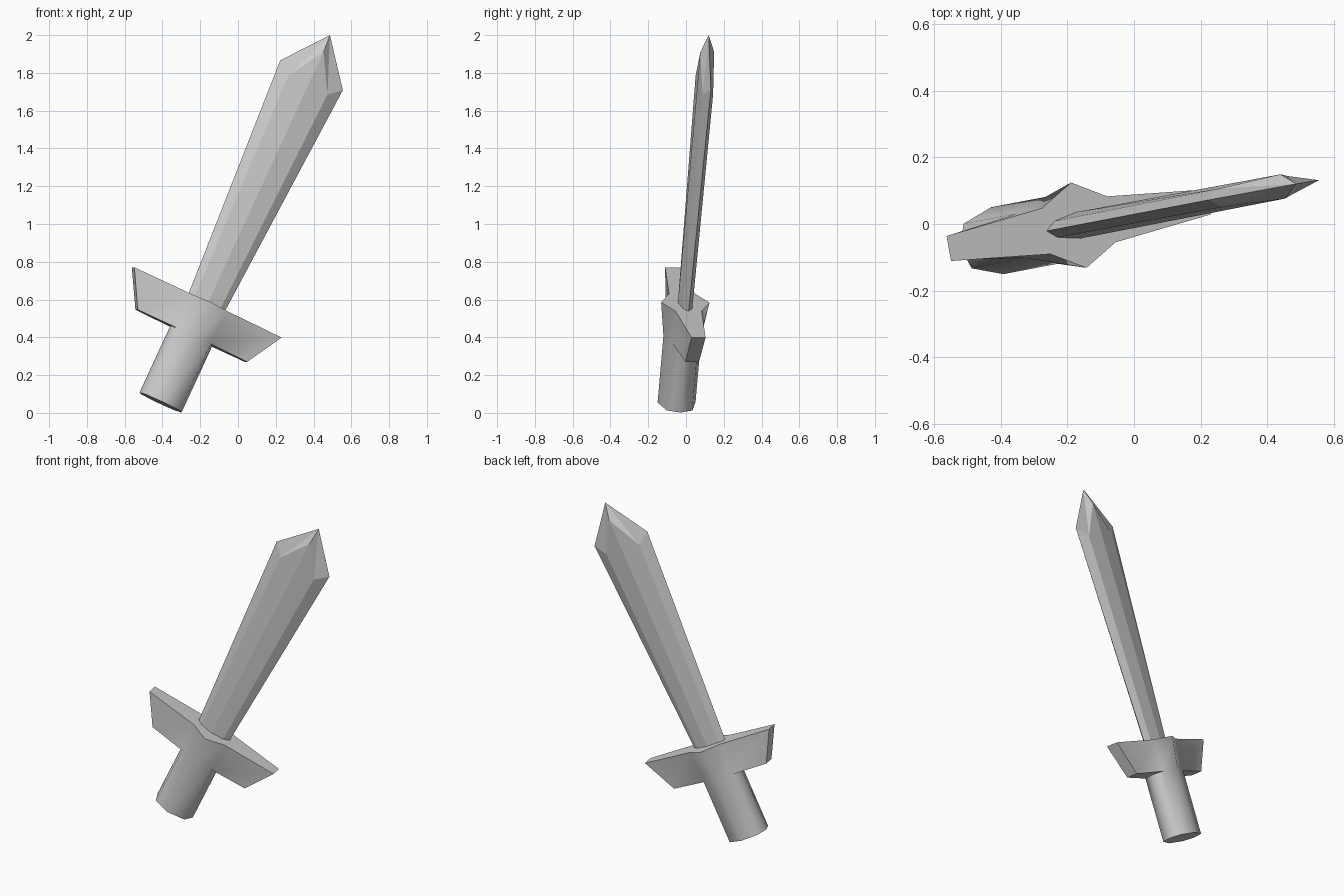
import bpy, bmesh, math
from mathutils import Matrix, Vector

cube = bpy.data.objects.get("Cube")
if cube:
    bpy.data.objects.remove(cube, do_unlink=True)

# Single grey material
grey = bpy.data.materials.new("plain grey")
grey.use_nodes = True
colour = (0.6, 0.6, 0.6, 1.0)
grey.diffuse_color = colour
grey.node_tree.nodes["Principled BSDF"].inputs["Base Color"].default_value = colour

# Tilted frame: local x along the guard, y through the thickness, z up the blade
axis = Vector((0.895, 0.17, 1.94)).normalized()
depth = axis.cross(Vector((0.891, 0.16, -0.423))).normalized()
across = depth.cross(axis)
tilt = Matrix((across, depth, axis)).transposed().to_4x4()
tilt.translation = (-0.41, -0.05, 0.055)


def ring(bm, points):
    return [bm.verts.new(p) for p in points]


def octagon(a, b, t1, t2, z_side, z_mid, z_ridge):
    """Side corner, bevel corner, ridge, ... all the way round."""
    return [(a, 0, z_side), (b, t1, z_mid), (0, t2, z_ridge), (-b, t1, z_mid),
            (-a, 0, z_side), (-b, -t1, z_mid), (0, -t2, z_ridge), (b, -t1, z_mid)]


def bridge(bm, low, high):
    n = len(low)
    for i in range(n):
        j = (i + 1) % n
        bm.faces.new((low[i], low[j], high[j], high[i]))


def finish(bm, name, smooth_angle=None):
    bmesh.ops.recalc_face_normals(bm, faces=bm.faces[:])
    mesh = bpy.data.meshes.new(name)
    bm.to_mesh(mesh)
    bm.free()
    mesh.materials.append(grey)
    obj = bpy.data.objects.new(name, mesh)
    bpy.context.collection.objects.link(obj)
    obj.matrix_world = tilt
    if smooth_angle:
        bpy.ops.object.select_all(action='DESELECT')
        obj.select_set(True)
        bpy.context.view_layer.objects.active = obj
        bpy.ops.object.shade_smooth_by_angle(angle=math.radians(smooth_angle))
    return obj


# Handle: eight-sided grip that flows into the guard
GUARD_LOW, GUARD_TOP = 0.39, 0.585
bm = bmesh.new()
foot = ring(bm, octagon(0.125, 0.1, 0.068, 0.102, 0, 0, 0))
neck = ring(bm, octagon(0.125, 0.1, 0.068, 0.102, GUARD_LOW, GUARD_LOW, GUARD_LOW))
bridge(bm, foot, neck)
bm.faces.new(foot)

# Guard: two tapering wings around a peaked centre
tip_low = ring(bm, [(sx * 0.325, sy * 0.036, GUARD_LOW)
                    for sx, sy in ((1, -1), (1, 1), (-1, 1), (-1, -1))])
low = [tip_low[0], tip_low[1], neck[1], neck[2], neck[3],
       tip_low[2], tip_low[3], neck[5], neck[6], neck[7]]
half = [(0.4375, -0.038), (0.4375, 0.038), (0.11, 0.07), (0, 0.13), (-0.11, 0.07)]
top = ring(bm, [(s * x, s * y, GUARD_TOP) for s in (1, -1) for x, y in half])
bridge(bm, low, top)
bm.faces.new(top)
bm.faces.new((neck[0], neck[1], tip_low[1], tip_low[0], neck[7]))
bm.faces.new((neck[4], neck[5], tip_low[3], tip_low[2], neck[3]))
finish(bm, "handle_and_guard", 60)

# Blade: ridged and bevelled, widening to the shoulders, then a faceted point
bm = bmesh.new()
base = ring(bm, octagon(0.108, 0.076, 0.025, 0.04, 0.58, 0.58, 0.58))
shoulder = ring(bm, octagon(0.186, 0.117, 0.028, 0.037, 1.914, 1.855, 2.05))
bridge(bm, base, shoulder)
bm.faces.new(base)
point = bm.verts.new((0, 0, 2.148))
for i in range(8):
    bm.faces.new((shoulder[i], shoulder[(i + 1) % 8], point))
finish(bm, "blade")
